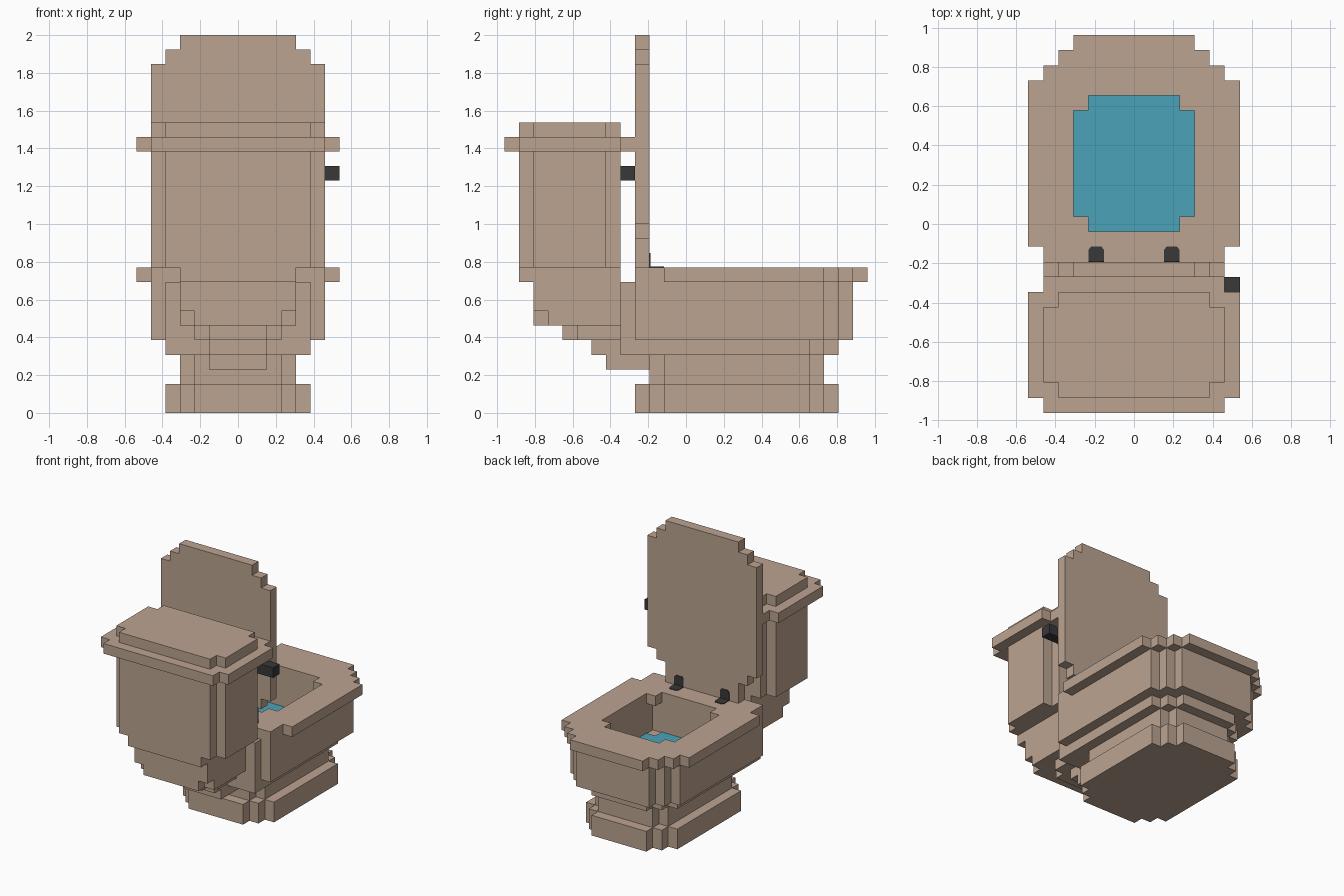
import bpy, bmesh
from mathutils import Vector

U = 1 / 13          # one block of the grid
MID = 12.5          # block row that lies on y = 0

cube = bpy.data.objects.get("Cube")
if cube:
    bpy.data.objects.remove(cube, do_unlink=True)


def material(name, rgb):
    m = bpy.data.materials.new(name)
    m.use_nodes = True
    color = (*rgb, 1)
    m.diffuse_color = color
    m.node_tree.nodes["Principled BSDF"].inputs["Base Color"].default_value = color
    return m


TAN = material("warm tan", (0.503, 0.371, 0.283))
BLUE = material("water blue", (0.069, 0.366, 0.479))
DARK = material("dark grey", (0.04, 0.04, 0.042))


def prism(name, points, low, high, mat, upright=False):
    """Extrude an outline in block units, along z or (upright) along y."""
    bm = bmesh.new()

    def place(a, b, c):
        x, y, z = (a, c, b) if upright else (a, b, c)
        return Vector((x, y - MID, z)) * U

    face = bm.faces.new([bm.verts.new(place(a, b, low)) for a, b in points])
    new = bmesh.ops.extrude_face_region(bm, geom=[face])["geom"]
    bmesh.ops.translate(bm, vec=place(0, 0, high) - place(0, 0, low),
                        verts=[v for v in new if isinstance(v, bmesh.types.BMVert)])
    bmesh.ops.recalc_face_normals(bm, faces=bm.faces)
    mesh = bpy.data.meshes.new(name)
    bm.to_mesh(mesh)
    bm.free()
    mesh.materials.append(mat)
    obj = bpy.data.objects.new(name, mesh)
    bpy.context.collection.objects.link(obj)
    return obj


def stepped(name, edges, halves, low, high, mat=TAN, upright=False):
    """Symmetric stepped outline: half widths between successive edges."""
    side = []
    for half, a, b in zip(halves, edges, edges[1:]):
        side += [(half, a), (half, b)]
    points = side + [(-x, y) for x, y in reversed(side)]
    return prism(name, points, low, high, mat, upright)


def cut(obj, cutter):
    """Subtract the cutter and discard it."""
    cutter.hide_render = True
    mod = obj.modifiers.new("opening", 'BOOLEAN')
    mod.operation = 'DIFFERENCE'
    mod.solver = 'EXACT'
    mod.object = cutter
    bpy.context.view_layer.objects.active = obj
    bpy.ops.object.modifier_apply(modifier=mod.name)
    bpy.data.objects.remove(cutter, do_unlink=True)


# Foot and pedestal
stepped("foot", [9, 10, 11, 21, 22, 23], [3, 4, 5, 4, 3], 0, 2)
stepped("pedestal", [10, 11, 21, 22], [3, 4, 3], 2, 4)

# Bowl with its hollow
stepped("bowl_underside", [8, 21, 22, 23], [5, 4, 3], 4, 5)
bowl = stepped("bowl", [8, 9, 22, 23, 24], [5, 6, 5, 4], 5, 9)
cut(bowl, stepped("bowl_cutter", [12, 21], [4], 6, 9.5))

# Seat rim with its narrower-cornered opening
seat = stepped("seat", [9, 11, 22, 23, 24, 25], [6, 7, 6, 5, 4], 9, 10)
OPENING = [12, 13, 20, 21], [3, 4, 3]
cut(seat, stepped("seat_cutter", *OPENING, 8.5, 10.5))
stepped("water", *OPENING, 6, 6.06, BLUE)

# Raised lid
stepped("lid", [10, 12, 13, 24, 25, 26], [4, 5, 6, 5, 4], 9, 10, upright=True)

# Tank, its tapering underside and its cover
stepped("tank", [1, 2, 7, 8], [5, 6, 5], 10, 18)
stepped("tank_cover", [0, 1, 8, 9], [6, 7, 6], 18, 19)
stepped("tank_cover_top", [1, 2, 7, 8], [5, 6, 5], 19, 20)
stepped("tank_floor", [1, 8], [4], 9, 10)
stepped("tank_taper_upper", [2, 8], [4], 7, 9)
stepped("tank_taper_middle", [2, 3, 8], [3, 4], 6, 7)
stepped("tank_taper_lower", [4, 5, 8], [2, 3], 5, 6)
stepped("neck_upper", [6, 8], [2], 4, 5)
stepped("neck_lower", [7, 10], [2], 3, 4)

# Flush lever behind the tank's left corner
prism("flush_lever", [(4, 8), (7, 8), (7, 9), (4, 9)], 16, 17, DARK)

# Hinges: a thin clipped plate on the seat and one on the lid
for side, x in (("left", 2), ("right", -3)):
    clipped = [(x, 10), (x + 1, 10), (x + 1, 10.8), (x + 0.85, 11), (x + 0.15, 11), (x, 10.8)]
    prism("hinge_seat_plate_" + side, clipped, 10, 10.06, DARK)
    prism("hinge_lid_plate_" + side, clipped, 10, 10.06, DARK, upright=True)
